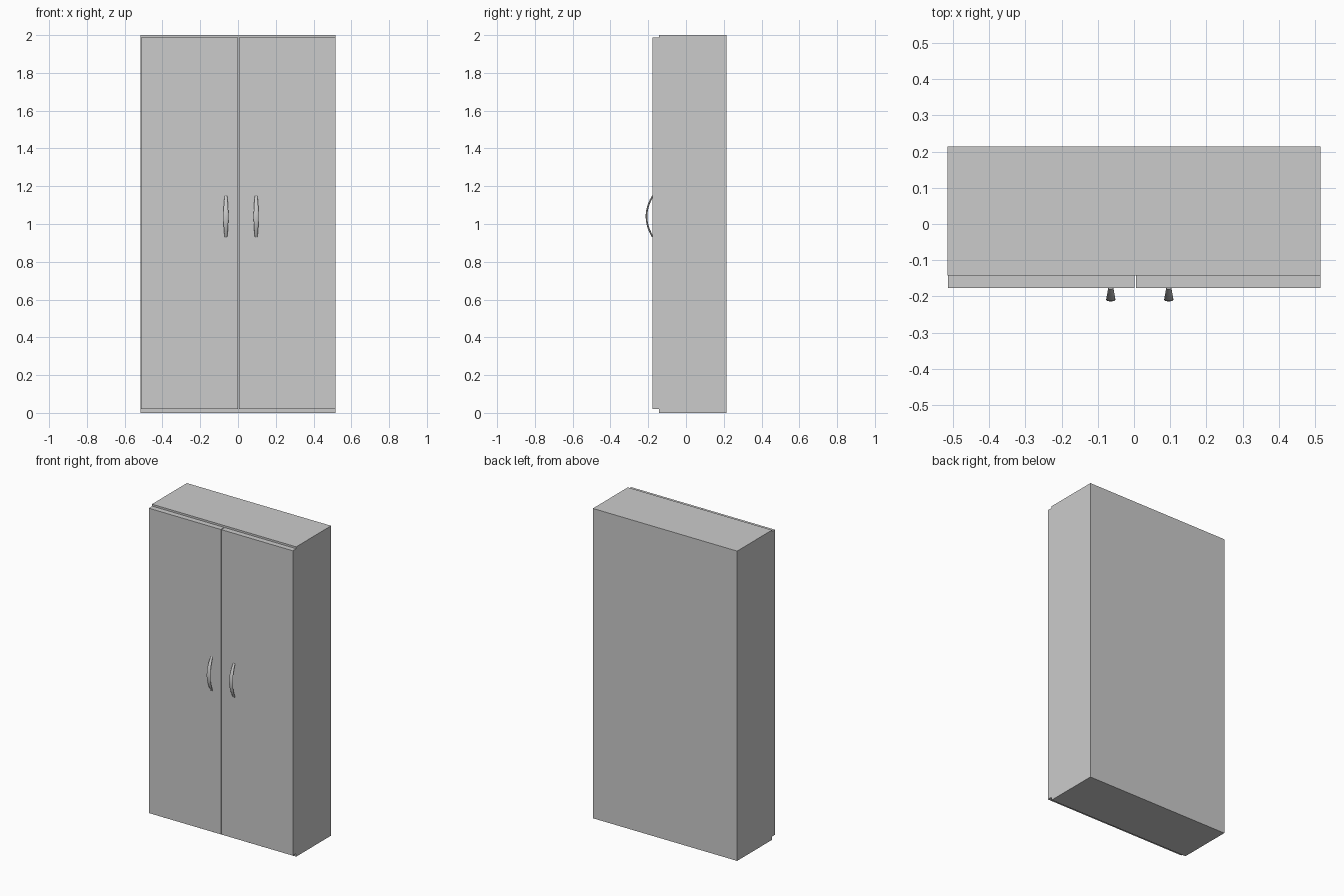
import bpy, bmesh, math

if "Cube" in bpy.data.objects:
    bpy.data.objects.remove(bpy.data.objects["Cube"])

DOOR_FRONT, BODY_FRONT, BACK = -0.177, -0.142, 0.214


def box(name, x0, x1, y0, y1, z0, z1):
    bm = bmesh.new()
    bmesh.ops.create_cube(bm, size=1)
    for v in bm.verts:
        v.co = (x0 + (v.co.x + 0.5) * (x1 - x0),
                y0 + (v.co.y + 0.5) * (y1 - y0),
                z0 + (v.co.z + 0.5) * (z1 - z0))
    return finish(name, bm)


def finish(name, bm):
    bmesh.ops.recalc_face_normals(bm, faces=bm.faces)
    mesh = bpy.data.meshes.new(name)
    bm.to_mesh(mesh)
    bm.free()
    obj = bpy.data.objects.new(name, mesh)
    bpy.context.collection.objects.link(obj)
    return obj


def handle(name, x, z_mid=1.04, half_len=0.108, rings=20, sides=16):
    # bowed pull: elliptical section swept along an arc, wider in the middle
    bm = bmesh.new()
    loops = []
    depth = 0.033
    for i in range(rings + 1):
        t = 2 * i / rings - 1
        bulge = 1 - t * t
        cy = DOOR_FRONT + 0.001 - depth * bulge
        cz = z_mid + half_len * t
        a = math.atan2(2 * depth * t, half_len)      # tilt of the path
        w, th = 0.007 + 0.006 * bulge, 0.0045
        loop = []
        for k in range(sides):
            u = 2 * math.pi * k / sides
            n = th * math.sin(u)
            loop.append(bm.verts.new((x + w * math.cos(u),
                                      cy + n * math.cos(a),
                                      cz - n * math.sin(a))))
        loops.append(loop)
    for lo, hi in zip(loops, loops[1:]):
        for k in range(sides):
            j = (k + 1) % sides
            bm.faces.new((lo[k], lo[j], hi[j], hi[k]))
    bm.faces.new(loops[0])
    bm.faces.new(loops[-1])
    obj = finish(name, bm)
    bpy.ops.object.select_all(action='DESELECT')
    obj.select_set(True)
    bpy.context.view_layer.objects.active = obj
    bpy.ops.object.shade_smooth_by_angle(angle=math.radians(40))


# cabinet carcass
box("cabinet_body", -0.515, 0.515, BODY_FRONT, BACK, 0, 2)

# pair of doors with a narrow gap, and their handles
for side, x0, x1, hx in (("left", -0.513, 0.001, -0.064), ("right", 0.005, 0.515, 0.096)):
    box(side + "_door", x0, x1, DOOR_FRONT, BODY_FRONT, 0.02, 1.988)
    handle(side + "_handle", hx)
